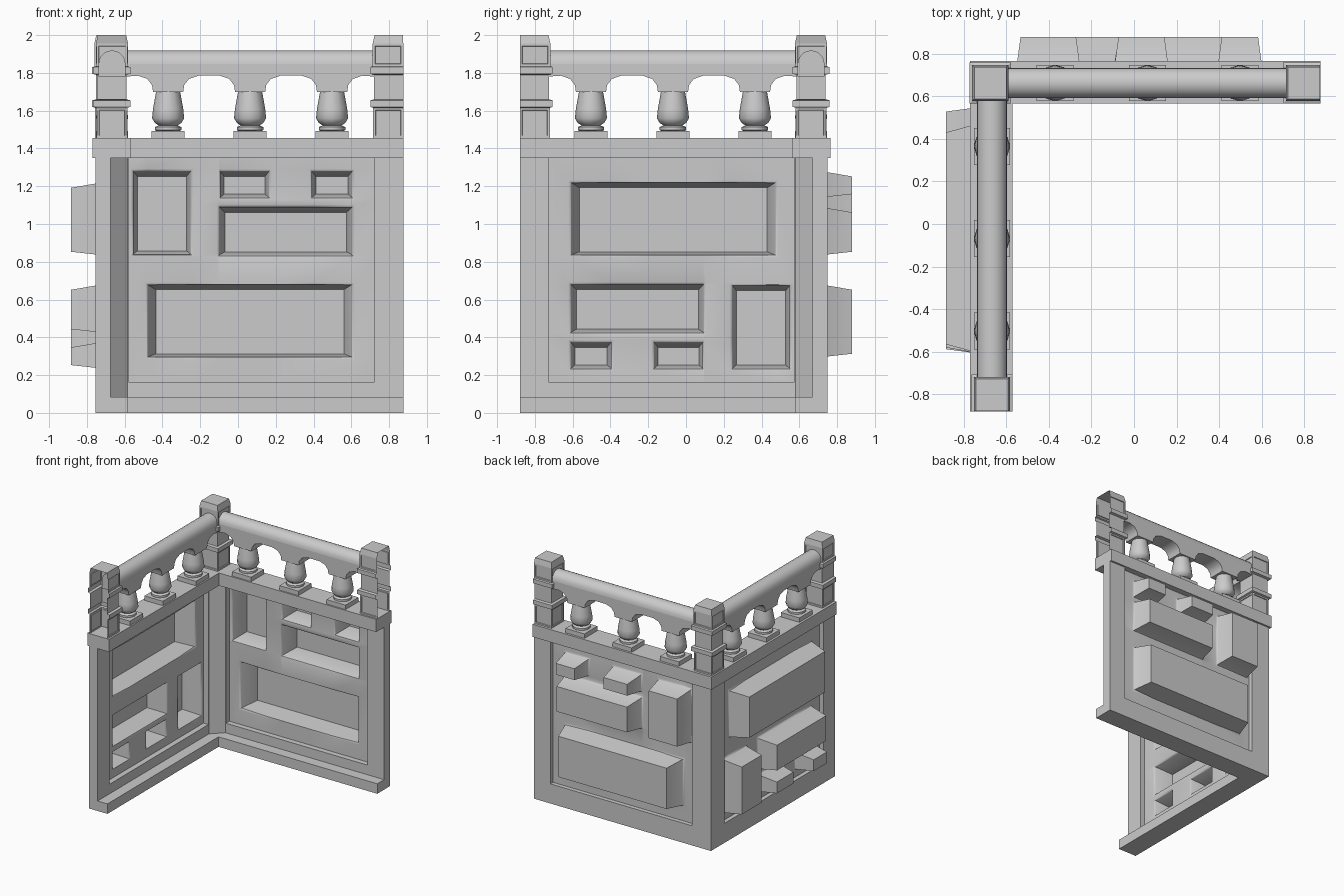
import bpy, bmesh, math
from mathutils import Matrix, Vector

cube = bpy.data.objects.get("Cube")
if cube:
    bpy.data.objects.remove(cube, do_unlink=True)

stone = bpy.data.materials.new("grey_stone")
stone.use_nodes = True
GREY = (0.6, 0.6, 0.6, 1)
stone.diffuse_color = GREY
stone.node_tree.nodes["Principled BSDF"].inputs["Base Color"].default_value = GREY

START, END = -0.755, 0.875      # wall length from outer corner to open end
MID = 0.662                     # centre line of the balustrade
LEDGE = 1.455                   # top of the wall cap
# Reflects the back wall onto the side wall, across the corner diagonal
TO_SIDE = Matrix(((0, -1, 0, -0.005), (-1, 0, 0, -0.005), (0, 0, 1, 0), (0, 0, 0, 1)))


def finish(bm, name, side=False, smooth=None, recalc=True):
    if side:
        bm.transform(TO_SIDE)
        bmesh.ops.reverse_faces(bm, faces=bm.faces[:])
    if recalc:
        bmesh.ops.recalc_face_normals(bm, faces=bm.faces[:])
    mesh = bpy.data.meshes.new(name)
    bm.to_mesh(mesh)
    bm.free()
    mesh.materials.append(stone)
    obj = bpy.data.objects.new(name, mesh)
    bpy.context.collection.objects.link(obj)
    if smooth:
        bpy.ops.object.select_all(action="DESELECT")
        obj.select_set(True)
        bpy.context.view_layer.objects.active = obj
        bpy.ops.object.shade_smooth_by_angle(angle=math.radians(smooth))
    return obj


def add_box(bm, x, y, z):
    size = (x[1] - x[0], y[1] - y[0], z[1] - z[0])
    centre = Vector((sum(x) / 2, sum(y) / 2, sum(z) / 2))
    bmesh.ops.create_cube(bm, size=1, matrix=Matrix.Translation(centre) @ Matrix.Diagonal((*size, 1)))


def box(name, side, x, y, z):
    bm = bmesh.new()
    add_box(bm, x, y, z)
    return finish(bm, name, side)


def prism(bm, points, offset):
    face = bm.faces.new([bm.verts.new(p) for p in points])
    result = bmesh.ops.extrude_face_region(bm, geom=[face])
    verts = [v for v in result["geom"] if isinstance(v, bmesh.types.BMVert)]
    bmesh.ops.translate(bm, verts=verts, vec=offset)


# Niches: x range, z range, side taper
NICHES = [
    (-0.555, -0.25, 0.84, 1.28, 0.022),
    (-0.095, 0.165, 0.84 + 0.3, 1.28, 0.022),
    (0.39, 0.605, 0.84 + 0.3, 1.28, 0.022),
    (-0.1, 0.605, 0.835, 1.09, 0.03),
    (-0.48, 0.605, 0.295, 0.68, 0.045),
]


def niche_panel(name, side):
    """Thin panel whose niches push out as tapered boxes on the outer side."""
    niches = [(a, b, 1.515 - d, 1.515 - c, t) if side else (a, b, c, d, t)
              for a, b, c, d, t in NICHES]
    xs = sorted({-0.6, 0.73} | {v for n in niches for v in n[:2]})
    zs = sorted({0.14, 1.37} | {round(v, 4) for n in niches for v in n[2:4]})
    bm = bmesh.new()
    grid = [[bm.verts.new((x, 0.715, z)) for z in zs] for x in xs]
    for i in range(len(xs) - 1):
        for j in range(len(zs) - 1):
            bm.faces.new((grid[i][j], grid[i + 1][j], grid[i + 1][j + 1], grid[i][j + 1]))
    rims = []
    for a, b, c, d, taper in niches:
        faces = [f for f in bm.faces
                 if a < f.calc_center_median().x < b and c < f.calc_center_median().z < d]
        rims += [e for e in {e for f in faces for e in f.edges}
                 if len([f for f in e.link_faces if f in faces]) == 1]
        result = bmesh.ops.extrude_face_region(bm, geom=faces)
        bmesh.ops.delete(bm, geom=faces, context="FACES_ONLY")
        for v in result["geom"]:
            if isinstance(v, bmesh.types.BMVert):
                fx = (v.co.x - a) / (b - a)
                fz = (v.co.z - c) / (d - c)
                v.co.x += taper * (1 - 2 * fx)
                v.co.z += 0.018 * (1 - fz) - 0.028 * fz
                v.co.y = 0.878
    rims = [e for e in rims if e.is_valid]
    bmesh.ops.bevel(bm, geom=rims, offset=0.012, segments=2, affect="EDGES", profile=0.5)
    finish(bm, name, side, smooth=40, recalc=False)


def post(name, cx, side=False, open_end=False):
    """Square post with two bands, a tapered cap and inset panels."""
    levels = [(0.082, LEDGE), (0.082, 1.615), (0.097, 1.62), (0.097, 1.655), (0.077, 1.66),
              (0.077, 1.79), (0.097, 1.795), (0.097, 1.83), (0.085, 1.835), (0.085, 1.955),
              (0.075, 2.0)]
    bm = bmesh.new()
    rings = []
    for h, z in levels:
        rings.append([bm.verts.new((min(cx + sx * h, END), MID + sy * h, z))
                      for sx, sy in ((-1, -1), (1, -1), (1, 1), (-1, 1))])
    panels = []
    for i in range(len(rings) - 1):
        for k in range(4):
            n = (k + 1) % 4
            if open_end and k == 1:
                continue
            f = bm.faces.new((rings[i][k], rings[i][n], rings[i + 1][n], rings[i + 1][k]))
            if i in (0, 8):
                panels.append(f)
    bm.faces.new(rings[-1])
    bmesh.ops.recalc_face_normals(bm, faces=bm.faces[:])
    bmesh.ops.inset_individual(bm, faces=panels, thickness=0.018, depth=0)
    bmesh.ops.inset_individual(bm, faces=panels, thickness=0.003, depth=-0.006)
    finish(bm, name, side)


def baluster(name, cx, side):
    profile = [(0.055, 1.49), (0.07, 1.497), (0.07, 1.513), (0.05, 1.522), (0.07, 1.535),
               (0.085, 1.56), (0.08, 1.61), (0.062, 1.71)]
    bm = bmesh.new()
    verts = [bm.verts.new((cx + r, MID, z)) for r, z in profile]
    edges = [bm.edges.new(pair) for pair in zip(verts, verts[1:])]
    bmesh.ops.spin(bm, geom=verts + edges, cent=(cx, MID, 0), axis=(0, 0, 1),
                   angle=math.tau, steps=12, use_duplicate=False)
    bmesh.ops.remove_doubles(bm, verts=bm.verts[:], dist=0.0005)
    finish(bm, name, side, smooth=50)
    box(name + "_base", side, (cx - 0.087, cx + 0.087), (MID - 0.085, MID + 0.085), (LEDGE, 1.492))


def handrail(name, side, centres):
    """Half-round rail with scalloped arches below."""
    r, spring = 0.071, 1.848
    lower = [(-0.6, 1.78)]
    for c in centres:
        lower += [(c + s * dx, z) for s, steps in
                  ((-1, ((0.16, 1.785), (0.11, 1.768), (0.085, 1.735), (0.08, 1.7))),
                   (1, ((0.08, 1.7), (0.085, 1.735), (0.11, 1.768), (0.16, 1.785))))
                  for dx, z in steps]
    lower += [(0.73, 1.78)]
    bm = bmesh.new()
    outline = lower + [(0.73, spring), (-0.6, spring)]
    prism(bm, [(x, MID - r, z) for x, z in outline], (0, 2 * r, 0))
    arc = [math.pi * i / 10 for i in range(11)]
    prism(bm, [(-0.6, MID + r * math.cos(a), spring + r * math.sin(a)) for a in arc], (1.33, 0, 0))
    finish(bm, name, side, smooth=35)


# Both walls share every part
BALUSTERS = (-0.37, 0.064, 0.498)
for side, wall in ((False, "back"), (True, "side")):
    box(wall + "_plinth", side, (START, END), (0.58, 0.75), (0, 0.083))
    box(wall + "_lower_frame", side, (START, END), (0.67, 0.75), (0.083, 0.163))
    box(wall + "_end_pilaster", side, (0.722, END), (0.67, 0.75), (0.163, 1.35))
    box(wall + "_corner_pilaster", side, (START, -0.58), (0.67, 0.75), (0.163, 1.35))
    box(wall + "_cap", side, (START - 0.015, END), (0.565, 0.765), (1.35, LEDGE))
    niche_panel(wall + "_niche_panel", side)
    handrail(wall + "_handrail", side, BALUSTERS)
    for i, cx in enumerate(BALUSTERS):
        baluster(f"{wall}_baluster_{i + 1}", cx, side)
    post(wall + "_end_post", 0.798, side, open_end=True)

# Shared corner post and the diagonal filler below it
post("corner_post", -0.675)
bm = bmesh.new()
prism(bm, [(x, y, 0.083) for x, y in ((-0.675, 0.58), (-0.585, 0.67), (-0.675, 0.67))], (0, 0, 1.267))
finish(bm, "corner_filler")
